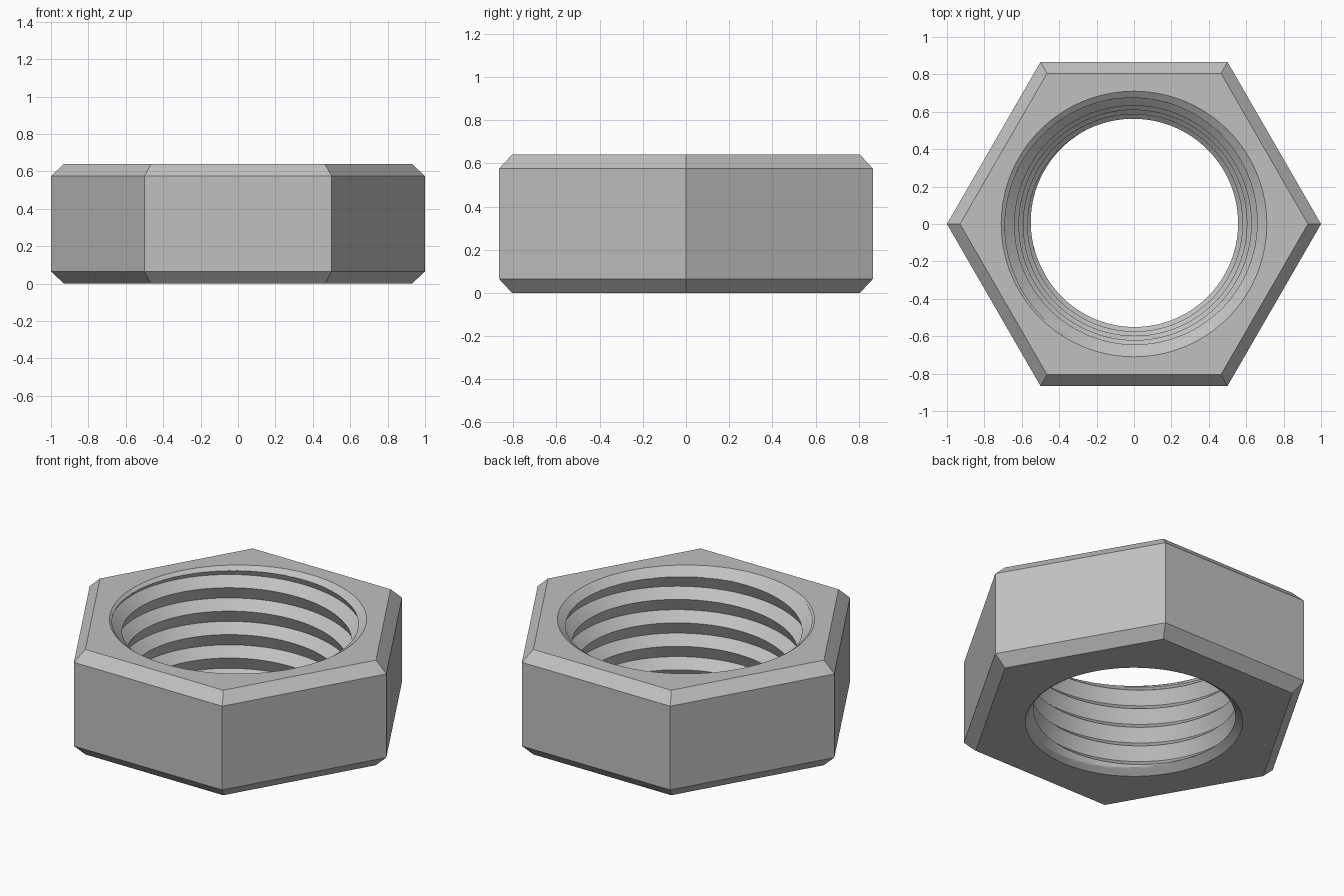
import bpy
import bmesh
from math import sin, cos, pi, atan2, radians

cube = bpy.data.objects.get("Cube")
if cube:
    bpy.data.objects.remove(cube, do_unlink=True)

HEIGHT = 0.64
CHAMFER = 0.065          # height of the bevel at both rims
INSET = 0.93             # hexagon scale at top and bottom
COLUMNS = 120            # steps around the hole, a multiple of six
PITCH, DEPTH = 0.132, 0.05
STEPS, TURNS, ROOT = 20, 7, 0.4
START = -0.17            # height where the thread begins, below the base


def countersink(z):
    return max(0.71 - 1.4 * (HEIGHT - z), 0.6 - 1.4 * z)


def thread_point(turn, j):
    """Height and radius of the tapered V thread."""
    z = START + PITCH * (turn + j / STEPS)
    f = (j % STEPS) / STEPS
    out = f / ROOT if f < ROOT else (1 - f) / (1 - ROOT)
    return z, 0.54 + 0.177 * z + DEPTH * out


def wall_profile(turn):
    """Thread profile cut by both countersinks and clipped to the nut."""
    raw = [thread_point(turn, j) for j in range(STEPS * TURNS + 1)]
    pts = []
    for z, r in raw:
        zc = min(max(z, 0), HEIGHT)
        pts.append((zc, max(r, countersink(z)) if zc == z else countersink(zc)))
    # Move the nearest point onto each crossing of thread and countersink
    for j in range(len(raw) - 1):
        (za, ra), (zb, rb) = raw[j], raw[j + 1]
        ga, gb = ra - countersink(za), rb - countersink(zb)
        if ga * gb < 0:
            t = ga / (ga - gb)
            z = za + t * (zb - za)
            if 0 < z < HEIGHT:
                k = j if t < 0.5 else j + 1
                if not 0 < raw[k][0] < HEIGHT:
                    k = 2 * j + 1 - k
                pts[k] = (z, countersink(z))
    return pts


bm = bmesh.new()

# Threaded wall of the hole
columns = []
for i in range(COLUMNS + 1):
    a = 2 * pi * i / COLUMNS
    columns.append([bm.verts.new((r * cos(a), r * sin(a), z))
                    for z, r in wall_profile(i / COLUMNS)])
for left, right in zip(columns, columns[1:]):
    for j in range(len(left) - 1):
        bm.faces.new((left[j], right[j], right[j + 1], left[j + 1]))
bmesh.ops.remove_doubles(bm, verts=bm.verts[:], dist=0.00002)


def lip(height):
    ring = [v for v in bm.verts if abs(v.co.z - height) < 0.00001]
    return sorted(ring, key=lambda v: (atan2(v.co.y, v.co.x) + 0.001) % (2 * pi))


lips = [lip(0), lip(HEIGHT)]

# Bevelled hexagonal outside
rings = []
for z, s in ((0, INSET), (CHAMFER, 1), (HEIGHT - CHAMFER, 1), (HEIGHT, INSET)):
    rings.append([bm.verts.new((s * cos(k * pi / 3), s * sin(k * pi / 3), z))
                  for k in range(6)])
for low, high in zip(rings, rings[1:]):
    for k in range(6):
        n = (k + 1) % 6
        bm.faces.new((low[k], low[n], high[n], high[k]))

# Flat top and bottom, one panel for each side of the hexagon
for outer, ring in ((rings[0], lips[0]), (rings[3], lips[1])):
    count = len(ring)
    for k in range(6):
        first, last = k * count // 6, (k + 1) * count // 6
        arc = [ring[m % count] for m in range(last, first - 1, -1)]
        bm.faces.new([outer[k], outer[(k + 1) % 6]] + arc)

bmesh.ops.recalc_face_normals(bm, faces=bm.faces[:])
mesh = bpy.data.meshes.new("hex_nut")
bm.to_mesh(mesh)
bm.free()

# Plain grey metal
steel = bpy.data.materials.new("grey_steel")
steel.use_nodes = True
colour = (0.53, 0.53, 0.53, 1)
steel.diffuse_color = colour
steel.node_tree.nodes["Principled BSDF"].inputs["Base Color"].default_value = colour
mesh.materials.append(steel)

nut = bpy.data.objects.new("hex_nut", mesh)
bpy.context.collection.objects.link(nut)
bpy.ops.object.select_all(action='DESELECT')
nut.select_set(True)
bpy.context.view_layer.objects.active = nut
bpy.ops.object.shade_smooth_by_angle(angle=radians(25))
